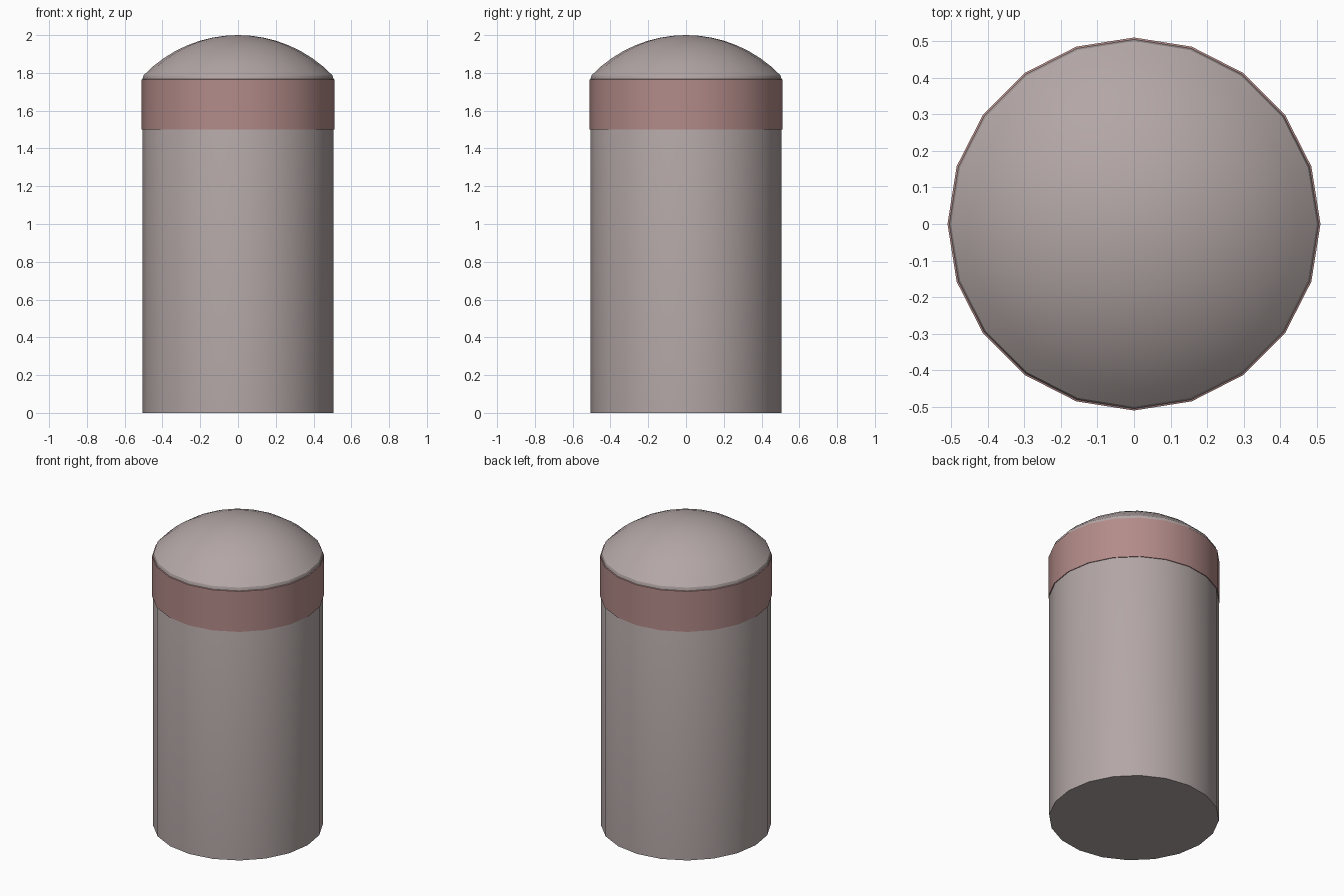
import bpy, bmesh, math

if "Cube" in bpy.data.objects:
    bpy.data.objects.remove(bpy.data.objects["Cube"])

SIDES = 20


def material(name, color):
    m = bpy.data.materials.new(name)
    m.diffuse_color = (*color, 1.0)
    m.use_nodes = True
    m.node_tree.nodes["Principled BSDF"].inputs["Base Color"].default_value = m.diffuse_color
    return m


def lathe(name, profile, mat, closed=False):
    """Spin an (r, z) profile around z; radius 0 makes a pole."""
    bm = bmesh.new()
    rings = []
    for r, z in profile:
        if r == 0:
            rings.append([bm.verts.new((0, 0, z))] * SIDES)
        else:
            rings.append([bm.verts.new((r * math.cos(2 * math.pi * i / SIDES),
                                        r * math.sin(2 * math.pi * i / SIDES), z))
                          for i in range(SIDES)])
    pairs = list(zip(rings, rings[1:]))
    if closed:
        pairs.append((rings[-1], rings[0]))
    for a, b in pairs:
        for i in range(SIDES):
            j = (i + 1) % SIDES
            bm.faces.new(list(dict.fromkeys((a[i], a[j], b[j], b[i]))))
    if not closed and profile[0][0] > 0:
        bm.faces.new(list(reversed(rings[0])))
    bmesh.ops.recalc_face_normals(bm, faces=bm.faces)
    me = bpy.data.meshes.new(name)
    bm.to_mesh(me)
    bm.free()
    me.materials.append(mat)
    ob = bpy.data.objects.new(name, me)
    bpy.context.collection.objects.link(ob)
    bpy.ops.object.select_all(action='DESELECT')
    ob.select_set(True)
    bpy.context.view_layer.objects.active = ob
    bpy.ops.object.shade_smooth_by_angle(angle=math.radians(30))
    return ob


grey = material("warm_grey", (0.45, 0.385, 0.38))
red = material("dull_red", (0.45, 0.26, 0.25))

# Post: straight shaft, small bevelled rim, spherical cap dome
rim_r, rim_z, rise = 0.5, 1.787, 0.213
R = (rim_r ** 2 + rise ** 2) / (2 * rise)
a0 = math.asin(rim_r / R)
steps = 8
dome = [(R * math.sin(a0 * (1 - k / steps)) if k < steps else 0,
         2 - R + R * math.cos(a0 * (1 - k / steps))) for k in range(steps + 1)]
lathe("bollard_post", [(0.505, 0), (0.505, 1.77)] + dome, grey)

# Coloured band around the top of the shaft
lathe("reflective_band", [(0.503, 1.5), (0.51, 1.5), (0.51, 1.765), (0.503, 1.768)],
      red, closed=True)
